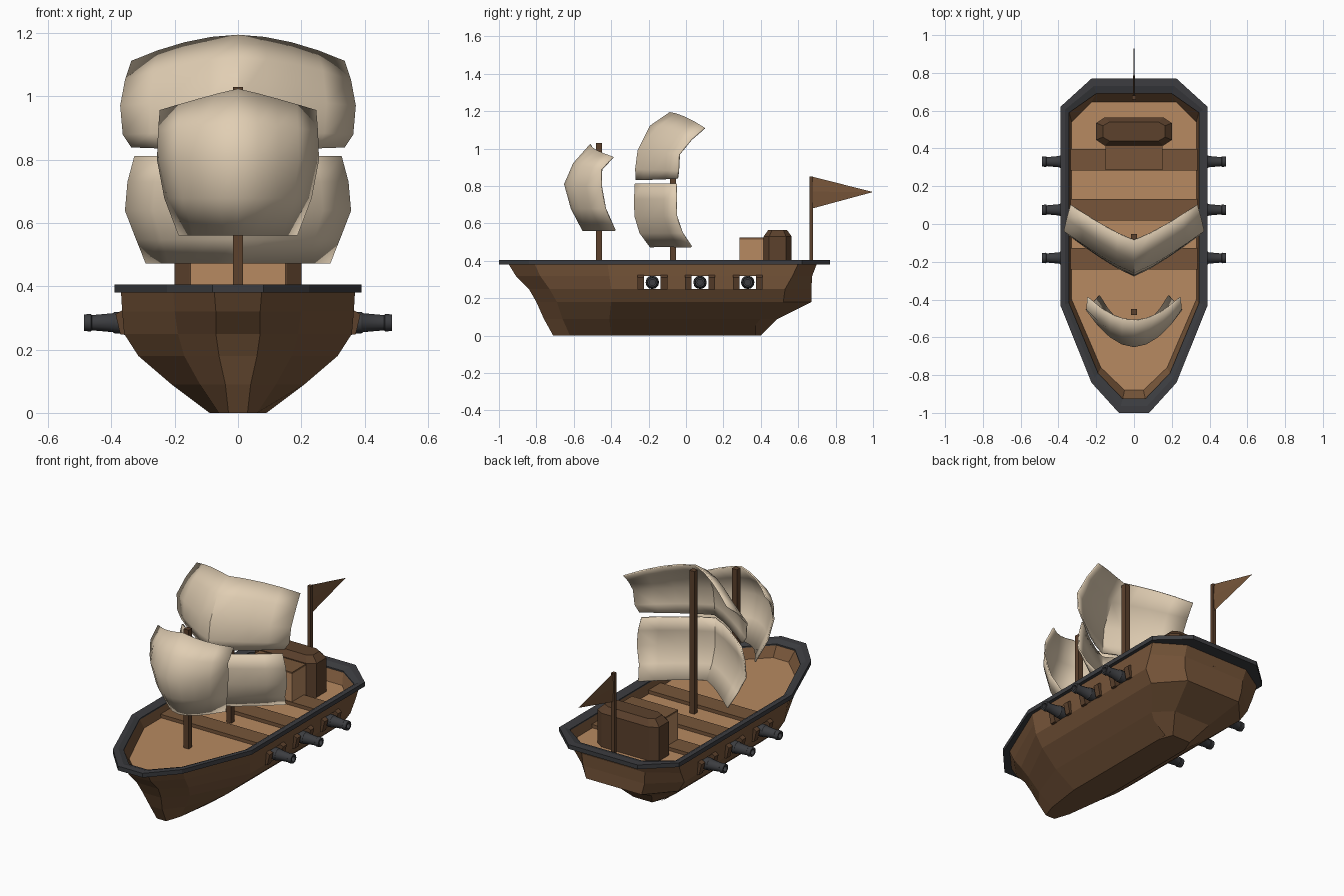
import bpy, bmesh, math
from mathutils import Vector

if "Cube" in bpy.data.objects:
    bpy.data.objects.remove(bpy.data.objects["Cube"])


def material(name, r, g, b):
    m = bpy.data.materials.new(name)
    m.diffuse_color = [(c / 255) ** 2.2 for c in (r, g, b)] + [1]
    m.use_nodes = True
    m.node_tree.nodes["Principled BSDF"].inputs["Base Color"].default_value = m.diffuse_color
    return m


WOOD = material("wood", 118, 86, 60)
DARK = material("dark_wood", 92, 67, 48)
PLANK = material("plank", 182, 136, 97)
IRON = material("iron", 62, 63, 66)
CLOTH = material("cloth", 224, 205, 178)


def finish(name, bm, mat, smooth=None):
    bmesh.ops.recalc_face_normals(bm, faces=bm.faces)
    me = bpy.data.meshes.new(name)
    bm.to_mesh(me)
    bm.free()
    ob = bpy.data.objects.new(name, me)
    bpy.context.collection.objects.link(ob)
    me.materials.append(mat)
    if smooth:
        bpy.ops.object.select_all(action='DESELECT')
        bpy.context.view_layer.objects.active = ob
        ob.select_set(True)
        bpy.ops.object.shade_smooth_by_angle(angle=math.radians(smooth))
    return ob


def mirrored(half):
    return list(half) + [(-x, y) for x, y in reversed(half)]


def loft(name, rings, mat, bottom=True, top=True, wrap=False, skip=None):
    """Join stacked outlines, each given as (right-half outline, z)."""
    bm = bmesh.new()
    rows = [[bm.verts.new((x, y, z)) for x, y in mirrored(h)] for h, z in rings]
    n = len(rows[0])
    for k in range(len(rows) if wrap else len(rows) - 1):
        a, b = rows[k], rows[(k + 1) % len(rows)]
        for i in range(n):
            j = (i + 1) % n
            if not (skip and skip(k, i, n)):
                bm.faces.new((a[i], a[j], b[j], b[i]))
    if bottom:
        bm.faces.new(rows[0])
    if top:
        bm.faces.new(rows[-1])
    return finish(name, bm, mat)


def box(name, x0, x1, y0, y1, z0, z1, mat):
    bm = bmesh.new()
    bmesh.ops.create_cube(bm, size=1)
    for v in bm.verts:
        v.co = ((x0 + x1) / 2 + v.co.x * (x1 - x0), (y0 + y1) / 2 + v.co.y * (y1 - y0),
                (z0 + z1) / 2 + v.co.z * (z1 - z0))
    return finish(name, bm, mat)


# Hull: five-point half outlines per level, with gun port openings in the sides
PORTS = (-0.18, 0.075, 0.33)
levels = [
    ([(.03, -.71), (.06, -.62), (.09, -.40), (.09, .32), (.06, .40)], 0),
    ([(.04, -.76), (.12, -.66), (.21, -.41), (.21, .40), (.12, .49)], .09),
    ([(.06, -.80), (.17, -.69), (.315, -.40), (.315, .52), (.18, .67)], .18),
    ([(.07, -.84), (.19, -.73), (.36, -.40), (.36, .53), (.20, .67)], .25),
    ([(.07, -.91), (.20, -.78), (.366, -.41), (.366, .57), (.205, .675)], .32),
    ([(.075, -.95), (.205, -.81), (.37, -.42), (.37, .60), (.21, .70)], .385)]
edges = [y + s * .045 for y in PORTS for s in (-1, 1)]
rings = [(h[:3] + [(h[2][0], y) for y in edges] + h[3:], z) for h, z in levels]


def is_port(k, i, n):
    return k == 3 and min(i, n - 2 - i) in (3, 5, 7)


loft("hull", rings, WOOD, top=False, skip=is_port)

# Rim, inner wall and deck
outer = [(.08, -1), (.225, -.84), (.39, -.43), (.39, .62), (.225, .77)]
inner = [(.06, -.925), (.19, -.79), (.343, -.42), (.343, .59), (.20, .69)]
floor = [(.05, -.88), (.175, -.76), (.33, -.40), (.33, .54), (.225, .645)]
middle = [((a + c) / 2, (b + d) / 2) for (a, b), (c, d) in zip(outer, inner)]
loft("rim", [(outer, .38), (outer, .405), (middle, .405), (inner, .393), (inner, .38)],
     IRON, bottom=False, top=False, wrap=True)
loft("inner_wall", [(inner, .385), (floor, .33)], WOOD, bottom=False, top=False)
loft("deck", [(floor, .325), (floor, .332)], PLANK)
for i, y in enumerate((-.185, .075, .34)):
    box(f"deck_beam_{i}", -.335, .335, y - .057, y + .057, .33, .352, WOOD)

# Cabin
box("cabin_front", -.15, .15, .287, .43, .33, .515, PLANK)
box("cabin_front_roof", -.15, .15, .287, .43, .515, .525, WOOD)
body = [(.155, .415), (.2, .445), (.2, .535), (.155, .565)]
roof = [(.13, .44), (.165, .46), (.165, .52), (.13, .54)]
loft("cabin_back", [(body, .33), (body, .53), (roof, .565)], DARK)


# Masts and flag
def pole(name, y, w, z1):
    box(name, -w / 2, w / 2, y - w / 2, y + w / 2, .33, z1, DARK)


pole("main_mast", -.07, .032, 1.17)
pole("fore_mast", -.465, .032, 1.03)
pole("flag_pole", .67, .02, .85)
bm = bmesh.new()
root = [bm.verts.new((x, .675, z)) for x, z in ((0, .85), (.006, .77), (0, .68), (-.006, .77))]
tip = bm.verts.new((0, 1, .768))
bm.faces.new(root)
for i in range(4):
    bm.faces.new((root[i], root[(i + 1) % 4], tip))
finish("flag", bm, WOOD)


# Sails: rows of centre y, centre z, edge x, edge y, edge z
def sail(name, rows, bulge, drop):
    bm = bmesh.new()
    us = [i / 4 for i in range(-4, 5)]
    grid = []
    for yc, zc, xe, ye, ze in rows:
        grid.append([bm.verts.new((xe * u, yc + (ye - yc) * abs(u) ** bulge,
                                   zc + (ze - zc) * abs(u) ** drop)) for u in us])
    for a, b in zip(grid, grid[1:]):
        for i in range(8):
            bm.faces.new((a[i], a[i + 1], b[i + 1], b[i]))
    ob = finish(name, bm, CLOTH, smooth=45)
    mod = ob.modifiers.new("thickness", 'SOLIDIFY')
    mod.thickness = .008
    mod.offset = 0


sail("main_sail_lower", [(-.19, .475, .29, .03, .475), (-.245, .55, .32, -.02, .55),
                         (-.272, .64, .355, -.05, .64), (-.274, .73, .347, -.05, .73),
                         (-.27, .812, .325, -.05, .812)], 1.2, 1)
sail("main_sail_upper", [(-.265, .832, .335, -.045, .84), (-.268, .89, .362, -.04, .88),
                         (-.255, .99, .37, -.035, .97), (-.19, 1.12, .355, .03, 1.05),
                         (-.085, 1.192, .335, .10, 1.11)], 1.2, 1.8)
sail("fore_sail", [(-.55, .562, .185, -.378, .562), (-.612, .68, .23, -.43, .68),
                   (-.648, .81, .253, -.452, .80), (-.60, .92, .25, -.45, .89),
                   (-.51, 1.022, .245, -.388, .955)], 1.9, 1.1)

# Cannons with port frames on both sides
profile = [(.32, 0), (.32, .036), (.39, .034), (.395, .03), (.462, .024), (.465, .028),
           (.487, .026), (.487, .016), (.45, .016), (.45, 0)]
for side, label in ((1, "right"), (-1, "left")):
    for p, y in enumerate(PORTS):
        bm = bmesh.new()
        vs = [bm.verts.new((x * side, y, .285 + r)) for x, r in profile]
        es = [bm.edges.new(e) for e in zip(vs, vs[1:])]
        bmesh.ops.spin(bm, geom=vs + es, cent=(0, y, .285), axis=(1, 0, 0),
                       angle=math.tau, steps=12, use_merge=True)
        bmesh.ops.remove_doubles(bm, verts=bm.verts, dist=1e-5)
        finish(f"cannon_{label}_{p}", bm, IRON, smooth=35)
        for s in (-1, 1):
            # Wedge-shaped cheek beside the port
            bm = bmesh.new()
            ends = []
            for yy in (y + s * .045, y + s * .08):
                ends.append([bm.verts.new((x * side, yy, z)) for x, z in
                             ((.34, .245), (.372, .248), (.387, .312), (.36, .328), (.34, .325))])
            bm.faces.new(ends[0])
            bm.faces.new(ends[1])
            for i in range(5):
                j = (i + 1) % 5
                bm.faces.new((ends[0][i], ends[0][j], ends[1][j], ends[1][i]))
            finish(f"port_cheek_{label}_{p}_{'front' if s < 0 else 'back'}", bm, DARK)
